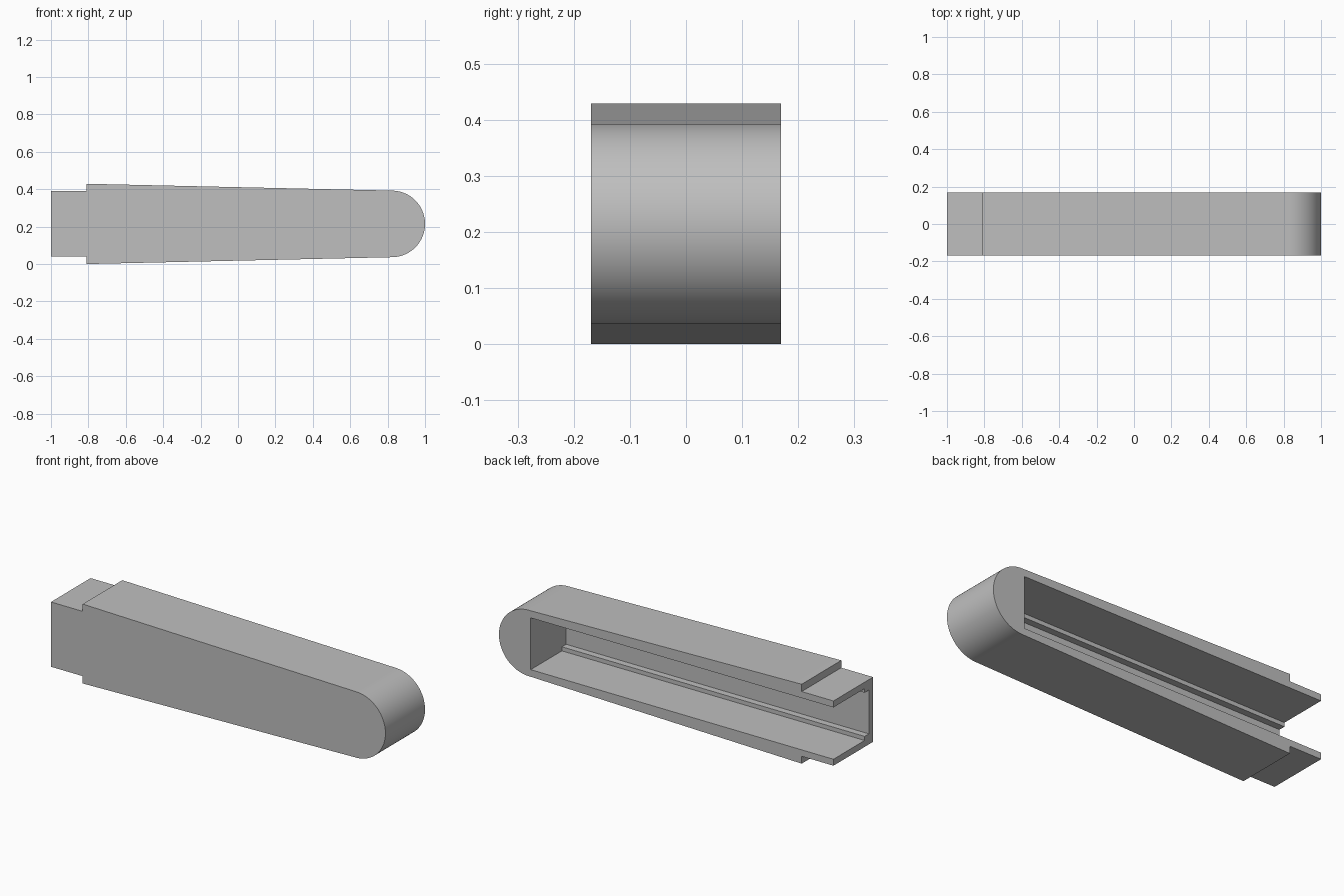
import bpy, bmesh, math
from mathutils import Vector

if "Cube" in bpy.data.objects:
    bpy.data.objects.remove(bpy.data.objects["Cube"], do_unlink=True)

grey = bpy.data.materials.new("plain grey")
grey.use_nodes = True
colour = (0.52, 0.52, 0.52, 1)
grey.diffuse_color = colour
grey.node_tree.nodes["Principled BSDF"].inputs["Base Color"].default_value = colour


def prism(name, outline, sweep):
    """Extrude a closed 3D outline along a vector into a solid."""
    bm = bmesh.new()
    face = bm.faces.new([bm.verts.new(p) for p in outline])
    new = bmesh.ops.extrude_face_region(bm, geom=[face])["geom"]
    bmesh.ops.translate(bm, vec=Vector(sweep),
                        verts=[g for g in new if isinstance(g, bmesh.types.BMVert)])
    bmesh.ops.recalc_face_normals(bm, faces=bm.faces)
    mesh = bpy.data.meshes.new(name)
    bm.to_mesh(mesh)
    bm.free()
    mesh.materials.append(grey)
    obj = bpy.data.objects.new(name, mesh)
    bpy.context.collection.objects.link(obj)
    return obj


HALF_Y, MID_Z, HALF_Z = 0.169, 0.2145, 0.2145
TAB_Z, SHOULDER_X = 0.175, -0.81
RADIUS = 0.178
CENTRE_X = 1 - RADIUS

# Tapered body with a narrower end tab and a tangent round nose
taper = 0.022
upper = [(-1, TAB_Z), (SHOULDER_X, TAB_Z), (SHOULDER_X, HALF_Z)]
steps = 24
start = math.pi / 2 - taper
for i in range(steps + 1):
    a = start * (1 - i / steps)
    upper.append((CENTRE_X + RADIUS * math.cos(a), RADIUS * math.sin(a)))
lower = [(x, -z) for x, z in reversed(upper[:-1])]
body = prism("hollow_handle_body",
             [(x, -HALF_Y, MID_Z + z) for x, z in upper + lower],
             (0, 2 * HALF_Y, 0))

# Channel open at the back and at the tab end, leaving a rail in each inner corner
CAVITY_Z, WALL_Y, RAIL_Y, RAIL_H = 0.14, -0.133, -0.097, 0.022
half = [(0.3, CAVITY_Z), (RAIL_Y, CAVITY_Z),
        (RAIL_Y, CAVITY_Z - RAIL_H), (WALL_Y, CAVITY_Z - RAIL_H)]
section = half + [(y, -z) for y, z in reversed(half)]
cutter = prism("channel_cutter",
               [(-1.2, y, MID_Z + z) for y, z in section], (2.01, 0, 0))
cutter.hide_render = True

cut = body.modifiers.new("channel", 'BOOLEAN')
cut.operation = 'DIFFERENCE'
cut.solver = 'EXACT'
cut.object = cutter

bpy.ops.object.select_all(action='DESELECT')
body.select_set(True)
bpy.context.view_layer.objects.active = body
bpy.ops.object.modifier_apply(modifier=cut.name)
bpy.data.objects.remove(cutter, do_unlink=True)
bpy.ops.object.shade_smooth_by_angle(angle=math.radians(30))
